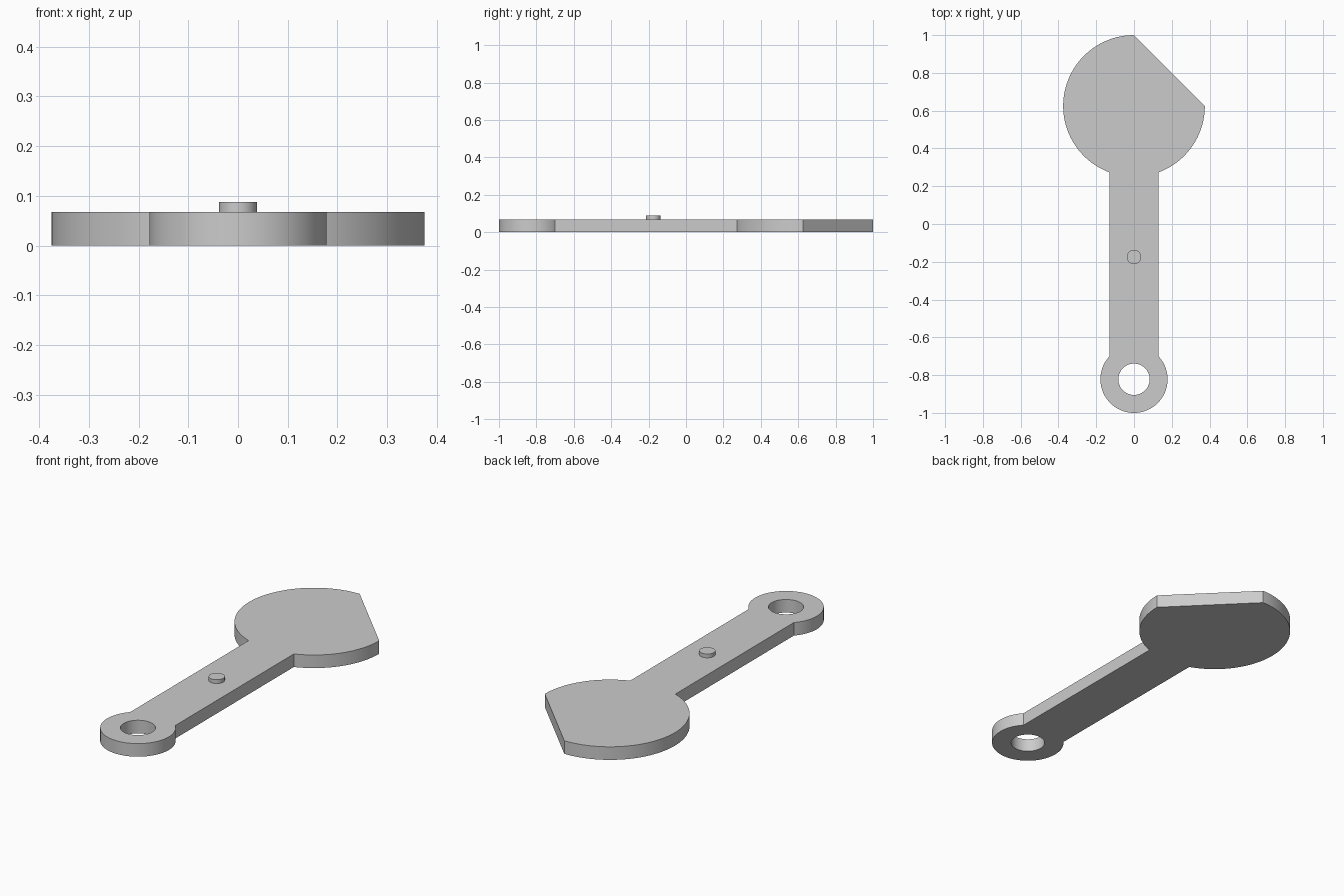
import bpy, bmesh
from math import asin, acos, pi, sin, cos, radians
from mathutils import Vector

cube = bpy.data.objects.get("Cube")
if cube:
    bpy.data.objects.remove(cube, do_unlink=True)

THICK = 0.068
ARM = 0.13                       # half width of the arm
HEAD_Y, HEAD_R = 0.625, 0.375
EYE_Y, EYE_R, HOLE_R = -0.822, 0.178, 0.083
PIN_Y, PIN_R, PIN_TOP = -0.175, 0.038, 0.088

grey = bpy.data.materials.new("plain grey")
grey.use_nodes = True
grey.diffuse_color = (0.6, 0.6, 0.6, 1)
grey.node_tree.nodes["Principled BSDF"].inputs["Base Color"].default_value = (0.6, 0.6, 0.6, 1)


def arc(y, r, start, end, n):
    """Points on a circle centred on x = 0."""
    return [Vector((r * cos(a), y + r * sin(a), 0))
            for a in (start + (end - start) * i / n for i in range(n + 1))]


def plate(name, loops, bottom, top):
    """Fill closed outlines (the later ones are holes) and extrude upward."""
    bm = bmesh.new()
    edges = []
    for pts in loops:
        vs = [bm.verts.new((p.x, p.y, bottom)) for p in pts]
        edges += [bm.edges.new((vs[i - 1], vs[i])) for i in range(len(vs))]
    bmesh.ops.triangle_fill(bm, edges=edges, use_beauty=True, normal=(0, 0, 1))
    out = bmesh.ops.extrude_face_region(bm, geom=bm.faces[:], use_keep_orig=True)
    moved = [g for g in out["geom"] if isinstance(g, bmesh.types.BMVert)]
    bmesh.ops.translate(bm, verts=moved, vec=(0, 0, top - bottom))
    bmesh.ops.recalc_face_normals(bm, faces=bm.faces[:])
    mesh = bpy.data.meshes.new(name)
    bm.to_mesh(mesh)
    bm.free()
    mesh.materials.append(grey)
    ob = bpy.data.objects.new(name, mesh)
    bpy.context.collection.objects.link(ob)
    bpy.ops.object.select_all(action='DESELECT')
    ob.select_set(True)
    bpy.context.view_layer.objects.active = ob
    bpy.ops.object.shade_smooth_by_angle(angle=radians(30))
    return ob


# Lever body: round head with one straight cut corner, arm, and pierced eye
neck = asin(ARM / HEAD_R)
root = acos(ARM / EYE_R)
head = arc(HEAD_Y, HEAD_R, pi / 2, 1.5 * pi - neck, 56)
eye = arc(EYE_Y, EYE_R, pi - root, 2 * pi + root, 56)
cheek = arc(HEAD_Y, HEAD_R, 1.5 * pi + neck, 2 * pi, 24)
hole = arc(EYE_Y, HOLE_R, 0, 2 * pi, 48)[:-1]
plate("lever_body", [head + eye + cheek, hole], 0, THICK)

# Small round pin on the arm
plate("pin", [arc(PIN_Y, PIN_R, 0, 2 * pi, 48)[:-1]], THICK - 0.01, PIN_TOP)
